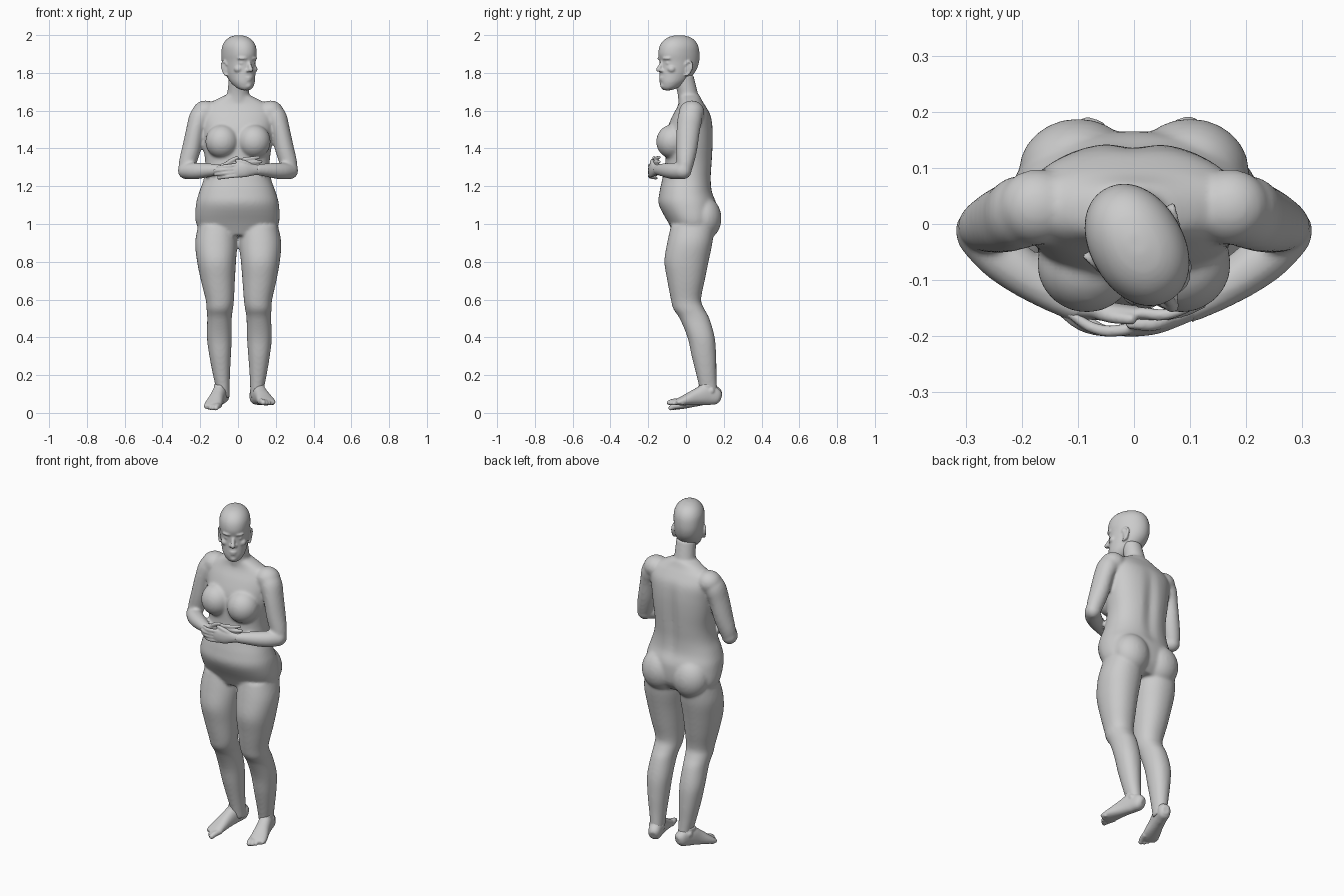
import bpy, bmesh
from math import cos, sin, pi, radians
from mathutils import Vector, Matrix

I = Matrix.Identity(4)
Z = Vector((0, 0, 1))


def spline(p, steps=4):
    """Catmull-Rom through tuples of any length."""
    out = []
    for i in range(len(p) - 1):
        a, b, c, d = p[max(i - 1, 0)], p[i], p[i + 1], p[min(i + 2, len(p) - 1)]
        for k in range(steps):
            t = k / steps
            out.append([0.5 * (2 * q + (r - o) * t + (2 * o - 5 * q + 4 * r - s) * t * t
                        + (3 * q - o - 3 * r + s) * t ** 3) for o, q, r, s in zip(a, b, c, d)])
    return out + [list(p[-1])]


def loft(bm, pts, ref=None, M=I, n=32, power=2.0):
    """Skin over (x, y, z, a, b) ellipses: level if ref is None, else square to the path."""
    pts = spline([tuple(q) if len(q) == 5 else (*q, q[3]) for q in pts])
    C = [Vector(q[:3]) for q in pts]
    rings = []
    for i, q in enumerate(pts):
        u, v = Vector((1, 0, 0)), Vector((0, 1, 0))
        if ref:
            t = (C[min(i + 1, len(C) - 1)] - C[max(i - 1, 0)]).normalized()
            u = t.cross(Vector(ref)).normalized()
            v = u.cross(t)
        ring = []
        for k in range(n):
            c, s = cos(2 * pi * k / n), sin(2 * pi * k / n)
            c = abs(c) ** (2 / power) * (1 if c > 0 else -1)
            s = abs(s) ** (2 / power) * (1 if s > 0 else -1)
            ring.append(bm.verts.new(M @ (C[i] + u * c * max(q[3], .002) + v * s * max(q[4], .002))))
        rings.append(ring)
    for r0, r1 in zip(rings, rings[1:]):
        for k in range(n):
            bm.faces.new((r0[k], r0[(k + 1) % n], r1[(k + 1) % n], r1[k]))
    bm.faces.new(rings[0][::-1])
    bm.faces.new(rings[-1])
    return [v for r in rings for v in r]


def blob(bm, c, r, M=I, rx=0, rz=0):
    T = (M @ Matrix.Translation(c) @ Matrix.Rotation(radians(rz), 4, 'Z')
         @ Matrix.Rotation(radians(rx), 4, 'X') @ Matrix.Diagonal((*r, 1)))
    bmesh.ops.create_uvsphere(bm, u_segments=24, v_segments=16, radius=1, matrix=T)


def digit(bm, pts, ref=(0, 0, 1), M=I):
    """Finger or toe: round tube with a ball tip."""
    loft(bm, pts, ref, M, 12)
    r = pts[-1][3]
    blob(bm, pts[-1][:3], (r, r, r), M)


def skin(name, bm, voxel, smooth):
    """Fuse the overlapping parts into one surface."""
    bmesh.ops.recalc_face_normals(bm, faces=bm.faces)
    me = bpy.data.meshes.new(name)
    bm.to_mesh(me)
    bm.free()
    ob = bpy.data.objects.new(name, me)
    bpy.context.collection.objects.link(ob)
    m = ob.modifiers.new("fuse", 'REMESH')
    m.mode, m.voxel_size, m.use_smooth_shade = 'VOXEL', voxel, True
    s = ob.modifiers.new("soften", 'SMOOTH')
    s.factor, s.iterations = 0.5, smooth
    return ob


# Torso with spine groove
bm = bmesh.new()
torso = [(.94, .03, .16, .09), (1.0, .035, .218, .125), (1.1, .01, .22, .153), (1.17, .0, .202, .14),
         (1.24, .005, .178, .13), (1.32, .015, .17, .125), (1.42, .018, .182, .127), (1.5, .022, .19, .122),
         (1.57, .03, .195, .103), (1.62, .03, .178, .076), (1.65, .025, .13, .062), (1.68, .018, .07, .055)]
for v in loft(bm, [(-.003, y, z, a, b) for z, y, a, b in torso], n=64, power=2.25):
    if v.co.y > .05 and 1.1 < v.co.z < 1.6:
        v.co.y -= .016 * max(0, 1 - abs(v.co.x) / .05) * sin(pi * (v.co.z - 1.1) / .5)
# Neck
loft(bm, [(0, .025, 1.63, .075, .065), (0, .012, 1.68, .06, .055), (.003, .0, 1.73, .056, .054),
          (.006, -.015, 1.79, .055, .054)])

# Legs, breasts, buttocks, arms
leg = [(.99, .112, .035, .10, .115), (.9, .117, .02, .111, .12), (.8, .116, .0025, .103, .117),
       (.7, .110, .0, .09, .099), (.6, .101, .0, .075, .08), (.55, .102, .015, .07, .082),
       (.5, .104, .045, .065, .079), (.4, .106, .08, .066, .072), (.3, .103, .095, .057, .065),
       (.2, .097, .108, .045, .053), (.13, .091, .118, .037, .047), (.08, .09, .125, .036, .045)]
for s in (-1, 1):
    loft(bm, [(s * x + .012 * (1 - z), y, z, a, b) for z, x, y, a, b in leg], power=2.15)
    blob(bm, (s * .085, -.072, 1.437), (.088, .086, .09), rx=-8, rz=s * 12)
    blob(bm, (s * .1, .095, 1.03), (.105, .093, .115))
    blob(bm, (s * .172, .03, 1.592), (.07, .068, .062))
    loft(bm, [(s * .165, .03, 1.61, .05, .055), (s * .2, .022, 1.565, .058, .065),
              (s * .224, .012, 1.5, .05, .062), (s * .246, .004, 1.4, .05, .056),
              (s * .268, -.004, 1.32, .046, .045), (s * .277, -.01, 1.275, .036, .036)], (0, 1, 0))
    blob(bm, (s * .276, -.012, 1.283), (.043, .042, .046))
    loft(bm, [(s * .285, -.01, 1.28, .04), (s * .245, -.05, 1.28, .044), (s * .2, -.085, 1.282, .042),
              (s * .14, -.125, 1.286, .034), (s * .09, -.153, 1.287, .027)], Z)
skin("body", bm, .008, 8)

# Head, turned to its left
bm = bmesh.new()
H = Matrix.Translation((.007, -.04, 0)) @ Matrix.Rotation(radians(30), 4, 'Z')
head = [(1.708, -.068, .02, .02), (1.722, -.055, .042, .044), (1.75, -.037, .06, .069),
        (1.78, -.018, .069, .088), (1.82, -.001, .076, .103), (1.86, .006, .08, .11),
        (1.9, .003, .083, .115), (1.94, .003, .08, .108), (1.97, .004, .065, .089),
        (1.99, .005, .041, .058), (1.999, .005, .014, .02)]
loft(bm, [(0, y, z, a, b) for z, y, a, b in head], M=H, n=48, power=2.1)
digit(bm, [(0, -.094, 1.865, .009), (0, -.11, 1.84, .01), (0, -.122, 1.818, .013)], (1, 0, 0), H)
blob(bm, (0, -.098, 1.775), (.024, .015, .006), H)
blob(bm, (0, -.097, 1.763), (.02, .015, .007), H)
blob(bm, (0, -.088, 1.733), (.022, .02, .018), H)
for s in (-1, 1):
    blob(bm, (s * .012, -.107, 1.812), (.009, .012, .008), H)
    blob(bm, (s * .032, -.09, 1.877), (.028, .018, .009), H, rz=s * 20)
    blob(bm, (s * .034, -.083, 1.852), (.015, .014, .009), H)
    blob(bm, (s * .045, -.068, 1.82), (.024, .024, .02), H)
    # Ears: bowl and curled rim
    blob(bm, (s * .078, .014, 1.82), (.01, .018, .032), H, rz=s * -20)
    rim = [(-.004, 1.785), (.012, 1.795), (.03, 1.825), (.03, 1.85), (.012, 1.86), (-.004, 1.845)]
    digit(bm, [(s * (.08 + .3 * max(y, 0)), y, z, .006) for y, z in rim], (1, 0, 0), H)
skin("head", bm, .0055, 3)

# Outer hand, from the left arm
bm = bmesh.new()
loft(bm, [(.105, -.145, 1.287, .025, .027), (.075, -.163, 1.287, .02, .031), (.035, -.18, 1.286, .017, .039),
          (-.01, -.188, 1.284, .013, .037), (-.025, -.188, 1.284, .01, .033)], Z)
for i in range(4):
    z = 1.312 - .0185 * i
    e = (.0, .012, .006, -.012)[i]
    digit(bm, [(.0, -.186, z, .011), (-.045, -.191, z - .004, .0105),
               (-.08 - e, -.182, z - .008, .01), (-.115 - e, -.158, z - .013, .0085)])
digit(bm, [(.07, -.165, 1.305, .014), (.035, -.178, 1.325, .013), (-.005, -.178, 1.335, .01)])
skin("outer_hand", bm, .0045, 3)

# Inner hand, tucked beneath
bm = bmesh.new()
loft(bm, [(-.105, -.143, 1.287, .025, .027), (-.075, -.152, 1.291, .019, .031), (-.03, -.157, 1.303, .016, .038),
          (.015, -.16, 1.315, .013, .036), (.03, -.158, 1.318, .01, .032)], Z)
for i in range(4):
    z = 1.341 - .018 * i
    e = (.0, .012, .004, -.01)[i]
    digit(bm, [(.01, -.158, z - .004, .011), (.05, -.162, z + .004, .0105),
               (.08 + e, -.155, z + .008 - .003 * i, .0095), (.11 + e, -.142, z + .012 - .005 * i, .0085)])
digit(bm, [(-.07, -.155, 1.305, .014), (-.04, -.165, 1.333, .012), (-.005, -.17, 1.35, .01)])
skin("inner_hand", bm, .0045, 3)

# Feet: right one tips down at the toes
foot = [(0, .045, .035, .018, .022), (0, .025, .042, .034, .042), (0, -.03, .055, .037, .055),
        (0, -.09, .043, .039, .043), (0, -.15, .028, .046, .028), (0, -.185, .02, .046, .019),
        (0, -.205, .016, .04, .012)]
for s, name, pos, pitch in ((-1, "right_foot", (-.082, .147, .05), 10), (1, "left_foot", (.1, .14, .042), 1)):
    bm = bmesh.new()
    F = (Matrix.Translation(pos) @ Matrix.Rotation(radians(17 * s), 4, 'Z')
         @ Matrix.Rotation(radians(pitch), 4, 'X'))
    loft(bm, foot, Z, F, power=2.3)
    # Ankle, ankle bones and toes
    loft(bm, [(0, -.012, .04, .034, .045), (0, -.018, .08, .034, .046), (0, -.022, .11, .034, .044)], M=F)
    for k in (-1, 1):
        blob(bm, (k * .03, -.012, .075), (.012, .016, .018), F)
    for i in range(5):
        x, r = s * (-.034 + .0175 * i), .014 - .001 * i if i else .016
        y = -.242 + .003 * i + .0028 * i * i - (0 if i else .002)
        digit(bm, [(x, -.165, .02, r), (x, (y - .17) / 2, .021, r), (x, y + r, r, r * .85)], M=F)
    skin(name, bm, .005, 3)
